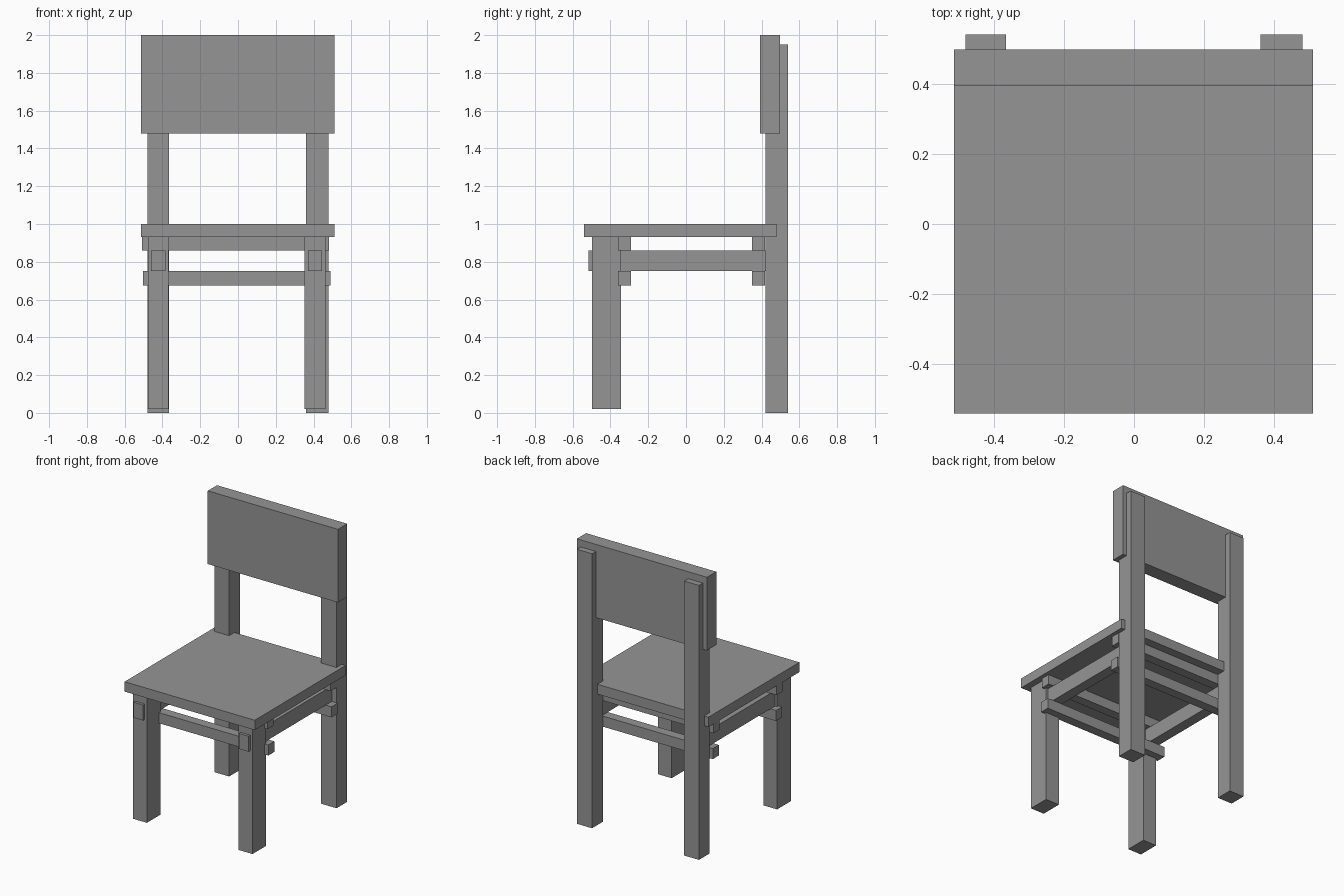
import bpy

cube = bpy.data.objects.get("Cube")
if cube:
    bpy.data.objects.remove(cube, do_unlink=True)

# Single grey finish
GREY = (0.3, 0.3, 0.3, 1.0)
mat = bpy.data.materials.new("plain_grey")
mat.use_nodes = True
mat.diffuse_color = GREY
mat.node_tree.nodes["Principled BSDF"].inputs["Base Color"].default_value = GREY


def board(name, x, y, z):
    """Rectangular board spanning the given (min, max) ranges."""
    spans = (x, y, z)
    bpy.ops.mesh.primitive_cube_add(size=1, location=[(a + b) / 2 for a, b in spans])
    obj = bpy.context.object
    obj.name = obj.data.name = name
    obj.scale = [b - a for a, b in spans]
    bpy.ops.object.transform_apply(location=False, rotation=False, scale=True)
    obj.data.materials.append(mat)
    return obj


# Seat and backrest panels
WIDTH = (-0.513, 0.51)
board("seat", WIDTH, (-0.54, 0.48), (0.93, 1.0))
board("backrest", WIDTH, (0.393, 0.497), (1.48, 2.0))

# Legs and the side rails running through them
sides = {
    "right": ((-0.48, -0.364), (-0.476, -0.368), (-0.46, -0.385)),
    "left": ((0.36, 0.48), (0.353, 0.462), (0.37, 0.445)),
}
for side, (back_x, front_x, rail_x) in sides.items():
    board(f"back_leg_{side}", back_x, (0.42, 0.54), (0, 1.95))
    board(f"front_leg_{side}", front_x, (-0.497, -0.343), (0.02, 0.93))
    board(f"side_rail_{side}", rail_x, (-0.517, 0.42), (0.75, 0.86))

# Cross rails above and below the side rails, at the front and back
for end, y in (("front", (-0.36, -0.292)), ("back", (0.35, 0.418))):
    board(f"upper_cross_rail_{end}", (-0.508, 0.483), y, (0.86, 0.93))
    board(f"lower_cross_rail_{end}", (-0.503, 0.49), y, (0.675, 0.75))
